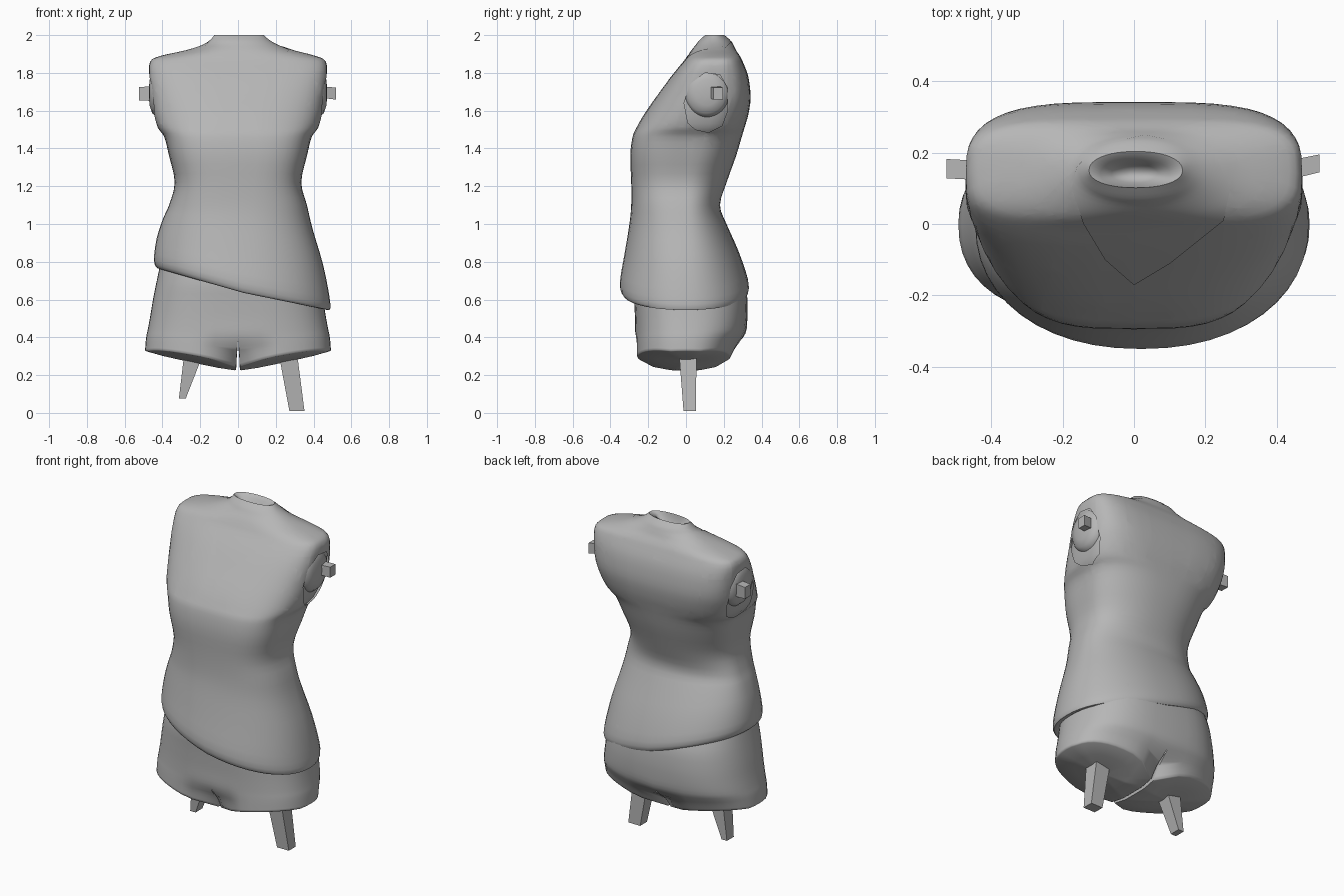
import bpy, bmesh, math
from mathutils import Vector

if "Cube" in bpy.data.objects:
    bpy.data.objects.remove(bpy.data.objects["Cube"])

SEG = 48
grey = bpy.data.materials.new("plain grey")
grey.diffuse_color = (0.47, 0.47, 0.47, 1)
grey.use_nodes = True
grey.node_tree.nodes["Principled BSDF"].inputs["Base Color"].default_value = grey.diffuse_color


def finish(name, bm, angle=60):
    bmesh.ops.recalc_face_normals(bm, faces=bm.faces)
    me = bpy.data.meshes.new(name)
    bm.to_mesh(me)
    bm.free()
    me.materials.append(grey)
    ob = bpy.data.objects.new(name, me)
    bpy.context.collection.objects.link(ob)
    bpy.ops.object.select_all(action='DESELECT')
    ob.select_set(True)
    bpy.context.view_layer.objects.active = ob
    bpy.ops.object.shade_smooth_by_angle(angle=math.radians(angle))
    return ob


def smooth_rows(rows, n=3):
    """Catmull-Rom rows between the given profile rows."""
    out = []
    for i in range(len(rows) - 1):
        a, b, c, d = (rows[max(0, min(len(rows) - 1, i + k))] for k in (-1, 0, 1, 2))
        for j in range(n):
            t = j / n
            out.append([q + .5 * t * (r - p + t * (2 * p - 5 * q + 4 * r - s + t * (3 * (q - r) + s - p)))
                        for p, q, r, s in zip(a, b, c, d)])
    return out + [list(rows[-1])]


def spow(v, p):
    return math.copysign(abs(v) ** p, v)


def loft(rings, cap_end=False):
    bm = bmesh.new()
    vs = [[bm.verts.new(p) for p in ring] for ring in rings]
    n = len(rings[0])
    for a, b in zip(vs, vs[1:]):
        for i in range(n):
            bm.faces.new((a[i], a[(i + 1) % n], b[(i + 1) % n], b[i]))
    if cap_end:
        bm.faces.new(vs[-1])
    return bm


def cut_hole(bm, outline, u, v, where):
    """Remove the faces inside a convex outline seen along one axis."""
    cuts = []
    mid = sum((u * a + v * b for a, b in outline), Vector()) / len(outline)
    for (a, b), (c, d) in zip(outline, outline[1:] + outline[:1]):
        co, no = u * a + v * b, (u * (d - b) - v * (c - a)).normalized()
        if (mid - co).dot(no) > 0:
            no = -no
        cuts.append((co, no))
        near = [f for f in bm.faces if where(f.calc_center_median())]
        geom = near + list({e for f in near for e in f.edges}) + list({p for f in near for p in f.verts})
        bmesh.ops.bisect_plane(bm, geom=geom, plane_co=co, plane_no=no, dist=1e-5)
    gone = [f for f in bm.faces if where(f.calc_center_median())
            and all((f.calc_center_median() - co).dot(no) < 0 for co, no in cuts)]
    bmesh.ops.delete(bm, geom=gone, context='FACES')


def torso_ring(row, inset=0):
    z, hw, yf, yb, yc, cx, tilt, box_back, box_front = row
    ring = []
    for i in range(SEG):
        t = 2 * math.pi * i / SEG
        p = .92 - .5 * (box_back if math.sin(t) > 0 else box_front)
        c, s = spow(math.cos(t), p), spow(math.sin(t), p)
        y = yc + s * ((yb - yc) if s > 0 else (yc - yf)) * (1 - inset)
        x = cx + c * hw * (1 - inset)
        ring.append((x, y, z - tilt * c + .18 * tilt * (abs(c) - .5)))
    return ring


# Shirt profile: height, half width, front, back, widest y, centre x, hem tilt, squareness of back and front
upper = [(1.36, .365, -.295, .265, .03, 0, 0, .1, .6), (1.46, .39, -.283, .295, .05, 0, 0, .25, .6),
         (1.51, .425, -.262, .31, .06, 0, 0, .45, .45), (1.58, .447, -.222, .33, .07, 0, 0, .6, .35),
         (1.67, .46, -.16, .342, .09, 0, 0, .75, .4), (1.78, .47, -.08, .33, .11, 0, 0, .8, .5),
         (1.86, .465, -.015, .30, .14, 0, 0, .75, .6), (1.89, .41, .005, .285, .15, 0, 0, .55, .45),
         (1.92, .285, .025, .265, .15, .01, 0, .2, .2), (1.95, .20, .05, .25, .15, .015, 0, 0, 0),
         (1.975, .16, .07, .235, .15, .01, 0, 0, 0), (2.0, .135, .10, .205, .15, .005, 0, 0, 0)]
lower = [(.66, .42, -.31, .30, 0, .025, .11, 0, 0), (.645, .455, -.335, .325, 0, .03, .11, 0, 0),
         (.70, .465, -.35, .33, 0, .02, .10, 0, 0), (.85, .44, -.325, .28, 0, .01, .07, 0, .05),
         (1.0, .395, -.30, .215, 0, 0, .03, 0, .2), (1.1, .365, -.29, .18, 0, 0, 0, 0, .35),
         (1.22, .335, -.29, .215, 0, 0, 0, 0, .5)]
bm = loft([torso_ring(r) for r in smooth_rows(lower + upper)])

# Neckline: a rounded V as seen from above
X, Y, Z = Vector((1, 0, 0)), Vector((0, 1, 0)), Vector((0, 0, 1))
neck = [(0, -.17), (.10, -.11), (.20, -.03), (.25, .01), (.27, .10), (.22, .21),
        (.03, .25), (-.10, .22), (-.16, .16), (-.175, .10), (-.14, 0), (-.08, -.10)]
cut_hole(bm, neck, X, Y, lambda p: p.z > 1.5 and abs(p.x) < .34)

# Armholes, seen from the side
arm = [(.01, 1.535), (.05, 1.50), (.12, 1.485), (.19, 1.52), (.22, 1.60), (.22, 1.72),
       (.18, 1.79), (.10, 1.80), (.02, 1.74), (-.01, 1.64)]
for s in (1, -1):
    cut_hole(bm, arm, Y, Z, lambda p: p.x * s > .36 and 1.4 < p.z < 1.9)
finish("shirt", bm)

# Chest and neck under the shirt, ending in a hollow at the top
rings = [torso_ring(r, .03) for r in smooth_rows(upper)]
top = rings[-1]
for z, k in ((1.985, .75), (1.94, .5), (1.92, .2)):
    rings.append([(x * k, .14 + (y - .15) * k, z) for x, y, _ in top])
finish("neck", loft(rings[3:], True))


def leg_ring(z, hw, yf, yb, blend, drop):
    """Half a hip outline that turns into a rounded thigh outline."""
    pts, half = [], SEG // 2
    for i in range(SEG):
        if i <= half:
            t = -math.pi / 2 + math.pi * i / half
            x, y = spow(math.cos(t), .68) * hw, spow(math.sin(t), .88)
        else:
            x, y = 0, 1 - 2 * (i - half) / half
        ex = hw * .02 + x * .98
        ey = y * (.66 + .34 * min(1, x / (.3 * hw)))
        x += (ex - x) * blend
        y += (ey - y) * blend
        yy = y * (yb if y > 0 else -yf)
        lift = .105 * x / .49 + .05 * max(0, abs(y) - .3)
        pts.append((x, yy, z + drop * lift))
    return pts


# Shorts: height, half width, front, back, thigh roundness, hem slope
leg_rows = [(.84, .40, -.26, .25, 0, 0), (.70, .43, -.28, .31, 0, 0),
            (.60, .45, -.275, .325, 0, 0), (.50, .465, -.27, .325, 0, .1),
            (.41, .478, -.268, .315, 0, .3), (.35, .485, -.268, .295, .25, .55),
            (.29, .489, -.268, .27, .7, .8), (.225, .492, -.268, .245, 1, 1)]
rings = [leg_ring(*r) for r in smooth_rows(leg_rows)]
# Closed, slightly domed leg ends
end = Vector((.245, 0, .275))
hem = rings[-1]
for k, dz in ((.97, -.003), (.6, -.008), (.15, -.008)):
    rings.append([end + (Vector(p) - end) * k + Z * dz for p in hem])
bm = loft(rings, True)
inner = [f for f in bm.faces if all(v.co.x < .003 for v in f.verts)]
bmesh.ops.delete(bm, geom=inner, context='FACES')
shorts = finish("shorts", bm, 75)
mod = shorts.modifiers.new("mirror", 'MIRROR')
mod.use_mirror_merge = True
mod.merge_threshold = .003


def peg(name, a, b, size_a, size_b):
    """Tapered square peg between two points; sizes along the two cross axes."""
    a, b = Vector(a), Vector(b)
    side = abs(b.x - a.x) > abs(b.z - a.z)
    u, v = (Y, Z) if side else (X, Y)
    rings = [[c + u * s[0] * i + v * s[1] * j for i, j in ((-1, -1), (1, -1), (1, 1), (-1, 1))]
             for c, s in ((a, size_a), (b, size_b))]
    finish(name, loft(rings, True), 30)


peg("right_leg_peg", (.268, .01, .29), (.312, .02, .01), (.048, .045), (.04, .033))
peg("left_leg_peg", (-.235, .01, .31), (-.295, .02, .075), (.05, .045), (.018, .033))
peg("right_arm_peg", (.43, .15, 1.70), (.52, .17, 1.69), (.027, .03), (.025, .032))
peg("left_arm_peg", (-.43, .15, 1.69), (-.525, .155, 1.69), (.027, .04), (.027, .035))

# Rounded arm stumps inside the armholes
for side, s in (("right", 1), ("left", -1)):
    rings = [[(s * x, .11 + .125 * k * math.cos(2 * math.pi * i / SEG),
               1.695 + .135 * k * math.sin(2 * math.pi * i / SEG)) for i in range(SEG)]
             for x, k in ((.38, 1), (.43, .95), (.455, .8), (.468, .5), (.472, .15))]
    finish(side + "_arm", loft(rings, True))
